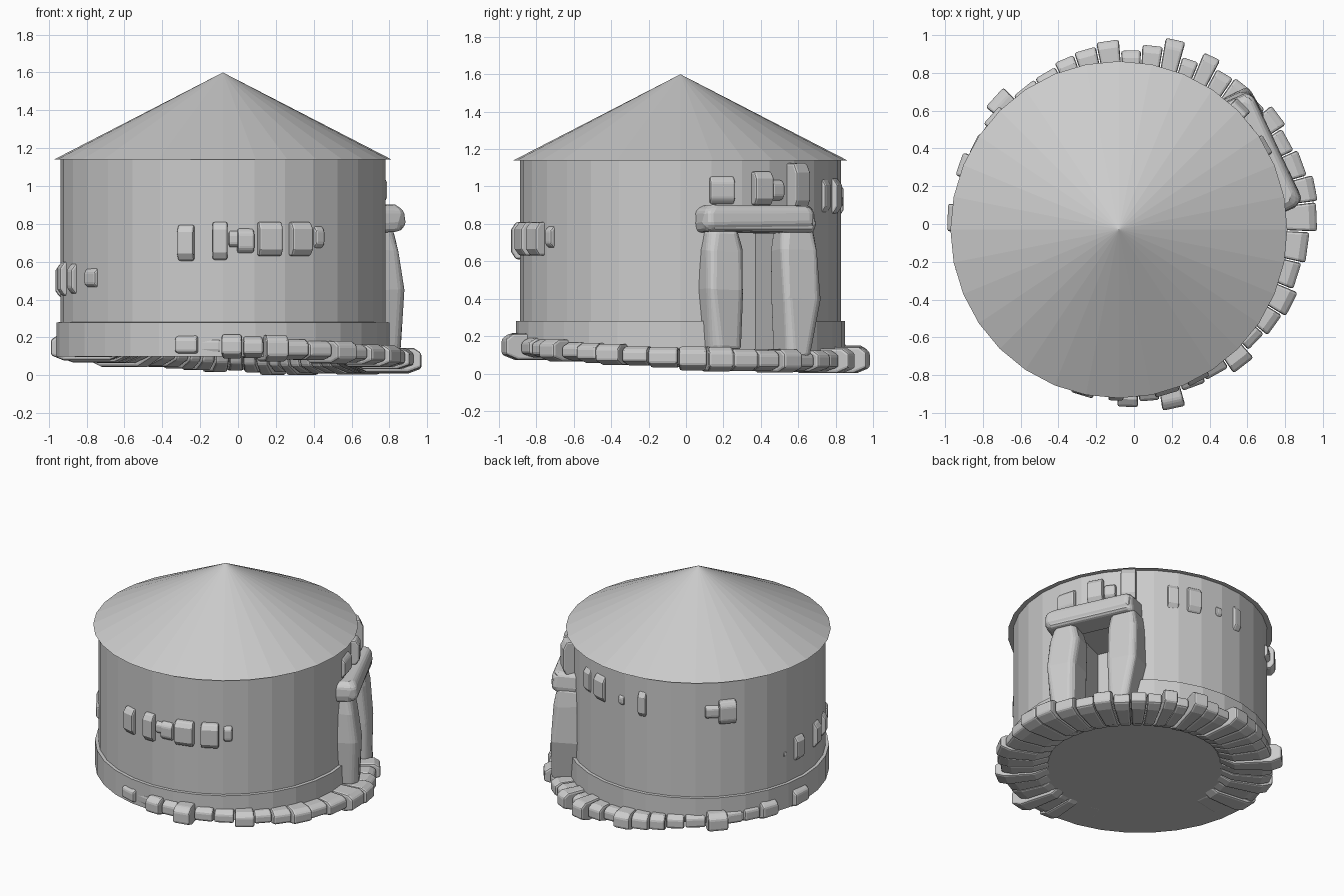
import bpy, bmesh, math, random
from mathutils import Vector, Matrix

if "Cube" in bpy.data.objects:
    bpy.data.objects.remove(bpy.data.objects["Cube"])

random.seed(4)
CX, CY = -0.08, -0.03        # axis of the hut body
SIDES = 32


def add_object(name, bm):
    bmesh.ops.recalc_face_normals(bm, faces=bm.faces)
    me = bpy.data.meshes.new(name)
    bm.to_mesh(me)
    bm.free()
    ob = bpy.data.objects.new(name, me)
    bpy.context.collection.objects.link(ob)
    return ob


def loft(rings):
    """Closed solid through a list of equal-length point rings."""
    bm = bmesh.new()
    vs = [[bm.verts.new(p) for p in r] for r in rings]
    n = len(vs[0])
    for a, b in zip(vs, vs[1:]):
        for i in range(n):
            bm.faces.new((a[i], a[(i + 1) % n], b[(i + 1) % n], b[i]))
    bm.faces.new(vs[0][::-1])
    bm.faces.new(vs[-1])
    return bm


def bevel(ob, width):
    m = ob.modifiers.new("bevel", 'BEVEL')
    m.width, m.segments, m.limit_method = width, 2, 'ANGLE'
    m.angle_limit = math.radians(35)


def circle(r, z):
    return [(CX + r * math.cos(2 * math.pi * i / SIDES),
             CY + r * math.sin(2 * math.pi * i / SIDES), z) for i in range(SIDES)]


def stone(name, origin, az, width, profile, edge):
    """Wedge stone: radial profile (r, z) swept over an angle, az in degrees."""
    rings = []
    for k in (-0.5, 0.5):
        a = math.radians(az + k * width)
        rings.append([(origin[0] + r * math.cos(a), origin[1] + r * math.sin(a), origin[2] + z)
                      for r, z in profile])
    ob = add_object(name, loft(rings))
    bevel(ob, edge)


# door frame axes: t along the lintel, n pointing outwards
A = math.radians(24)
FRAME = Matrix.Translation((0.68, 0.37, 0)) @ Matrix.Rotation(A, 4, 'Z')


def slab(name, sections, edge=0.018, jitter=0.008):
    """Rough door stone from (t0, t1, n0, n1, z) sections in door axes."""
    rings = []
    for t0, t1, n0, n1, z in sections:
        ch = 0.03
        pts = [(n0, t0), (n1 - ch, t0), (n1, t0 + ch), (n1, t1 - ch), (n1 - ch, t1), (n0, t1)]
        rings.append([FRAME @ Vector((n + random.uniform(-jitter, jitter),
                                      t + random.uniform(-jitter, jitter),
                                      z + random.uniform(-jitter, jitter))) for n, t in pts])
    ob = add_object(name, loft(rings))
    bevel(ob, edge)


# wall with plinth, and the door recess cut into it
wall = add_object("wall", loft([circle(0.88, 0.10), circle(0.88, 0.28),
                                circle(0.858, 0.281), circle(0.858, 1.145)]))
bm = bmesh.new()
bmesh.ops.create_cube(bm, size=1, matrix=FRAME @ Matrix.Translation((-0.1, 0.015, 0.45))
                      @ Matrix.Diagonal((0.62, 0.34, 0.64, 1)))
cutter = add_object("door_cutter", bm)
cutter.hide_render = True
cutter.hide_set(True)
cutter.display_type = 'WIRE'
cut = wall.modifiers.new("door", 'BOOLEAN')
cut.operation, cut.object, cut.solver = 'DIFFERENCE', cutter, 'EXACT'

# cone roof
bm = bmesh.new()
bmesh.ops.create_cone(bm, cap_ends=True, segments=SIDES, radius1=0.892, radius2=0, depth=0.46,
                      matrix=Matrix.Translation((CX, CY, 1.37)))
add_object("roof", bm)

# tilted ring of foundation stones: azimuth, outer radius
base = [(3, .97), (11, .98), (20, .95), (29, .93), (37, .96), (45, .92), (52, .94), (59, .93),
        (65, .98), (71, .92), (77, 1.0), (84, .95), (91, .92), (98, .98), (106, .96),
        (113, .95), (120, .93), (129, .93), (138, 1.0), (146, .94), (153, .95), (161, .98),
        (169, .94), (178, .99), (187, .93), (197, .93), (207, .92), (217, .93), (227, .92),
        (237, .93), (245, .91), (253, .95), (261, .92), (268, .97), (275, .94), (282, 1.0),
        (290, .92), (299, .91), (308, .95), (316, .90), (324, .92), (333, .94), (342, .91),
        (352, .93)]
for i, (az, ro) in enumerate(base):
    prev = base[i - 1][0] - (360 if i == 0 else 0)
    nxt = base[(i + 1) % len(base)][0] + (360 if i == len(base) - 1 else 0)
    x, y = math.cos(math.radians(az)), math.sin(math.radians(az))
    z = 0.115 - 0.033 * x - 0.036 * y
    h = 0.055 + 0.22 * (ro - 0.93)
    prof = [(.56, .03), (.58, -.02), (.68, -h), (ro - .07, -h), (ro, -h * .6),
            (ro, h * .6), (ro - .04, h), (.68, h)]
    stone(f"base_stone_{i}", (0, 0, z), (prev + 2 * az + nxt) / 4, (nxt - prev) / 2 - 0.4, prof, 0.014)

# stones showing through the wall: azimuth, z, width, height, outer radius
wall_stones = [
    (257, .70, .09, .19, .895), (269, .71, .08, .20, .905), (274, .72, .06, .09, .88),
    (278, .71, .09, .13, .89), (286.5, .72, .13, .18, .91), (298, .72, .12, .18, .91),
    (306, .73, .06, .12, .88),
    (216, .515, .10, .11, .875), (203, .51, .07, .16, .885), (192, .51, .08, .18, .89),
    (177, .50, .09, .18, .885), (168, .49, .03, .05, .865),
    (138, .91, .12, .17, .91), (132, .91, .12, .10, .88),
    (99, .93, .06, .19, .88), (88, .92, .05, .08, .87), (75, .95, .10, .19, .885),
    (65, .95, .08, .19, .875),
    (15, .98, .14, .15, .885), (30, .99, .11, .18, .91), (36.5, .98, .08, .11, .89),
    (45, 1.0, .10, .25, .935)]
for i, (az, z, w, h, ro) in enumerate(wall_stones):
    h /= 2
    prof = [(.78, -h), (ro - .025, -h), (ro, -h * .6), (ro, h * .6), (ro - .025, h), (.78, h)]
    stone(f"wall_stone_{i}", (CX, CY, z), az, math.degrees(w / 0.88), prof, 0.012)

# door posts and lintel
slab("door_post_left", [(-.28, -.10, -.12, .085, .13), (-.31, -.09, -.12, .09, .45),
                        (-.30, -.085, -.12, .065, .66), (-.28, -.11, -.12, .05, .77)])
slab("door_post_right", [(.15, .29, -.10, .09, .09), (.145, .36, -.11, .085, .40),
                         (.14, .35, -.11, .065, .66), (.15, .33, -.11, .05, .77)])
slab("door_lintel", [(-.315, .32, -.10, .07, .755), (-.335, .325, -.10, .09, .80),
                     (-.325, .325, -.10, .08, .87), (-.29, .31, -.09, .06, .90)])
